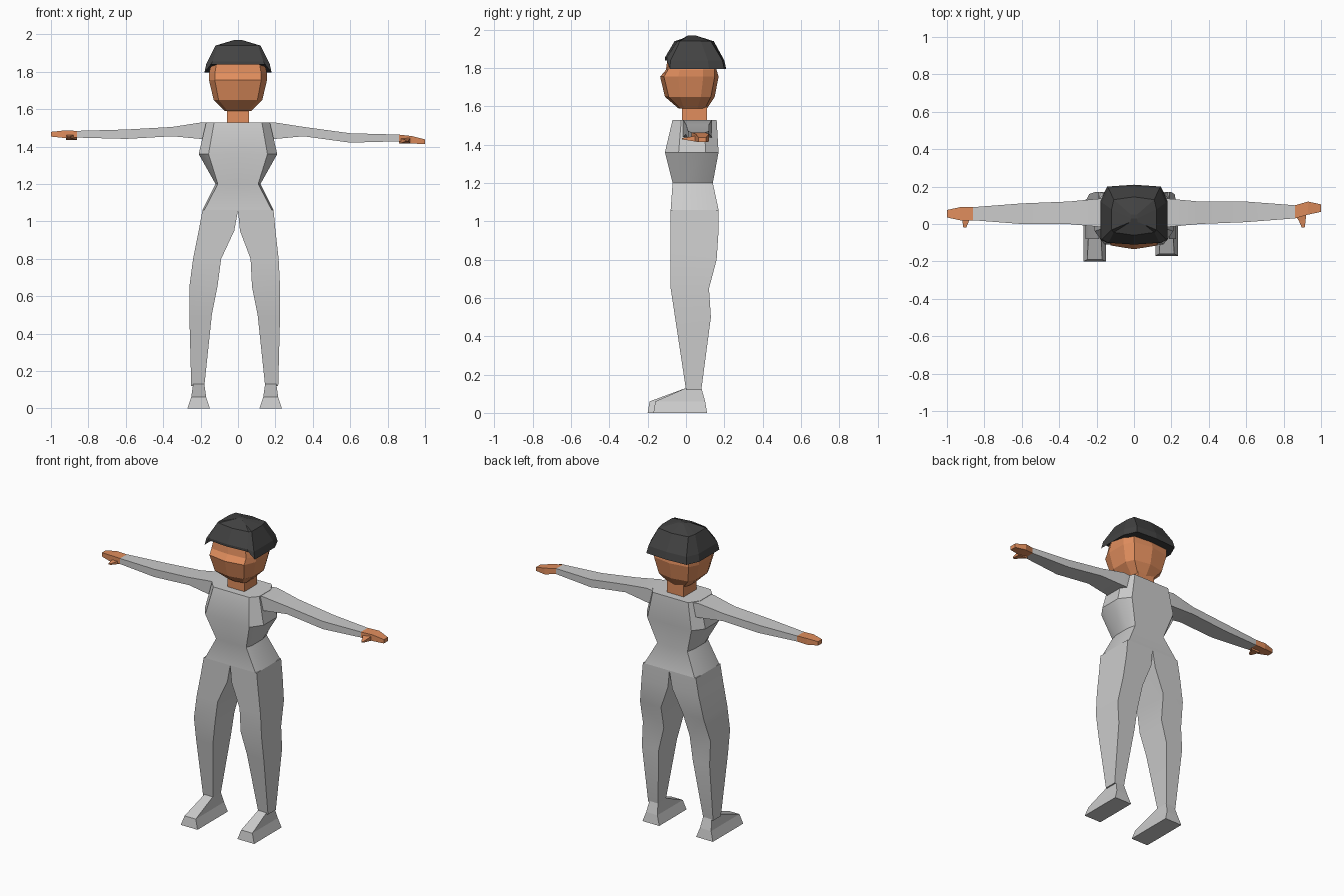
import bpy
import bmesh
from math import radians
from mathutils import Vector

default_cube = bpy.data.objects.get("Cube")
if default_cube:
    bpy.data.objects.remove(default_cube)

ALONG_X, ALONG_Y, ALONG_Z = Vector((1, 0, 0)), Vector((0, 1, 0)), Vector((0, 0, 1))


def make_material(name, red, green, blue):
    material = bpy.data.materials.new(name)
    material.use_nodes = True
    colour = (red, green, blue, 1)
    material.diffuse_color = colour
    shader = material.node_tree.nodes["Principled BSDF"]
    shader.inputs["Base Color"].default_value = colour
    return material


suit = make_material("light grey suit", 0.6, 0.6, 0.6)
skin = make_material("tan skin", 0.75, 0.27, 0.11)
dark = make_material("dark grey cap", 0.055, 0.055, 0.055)


def loft(name, sections, material, smooth=False):
    """Skin a list of equal sections and close both ends."""
    bm = bmesh.new()
    loops = [[bm.verts.new(point) for point in section] for section in sections]
    for lower, upper in zip(loops, loops[1:]):
        for i in range(len(lower)):
            bm.faces.new((lower[i - 1], lower[i], upper[i], upper[i - 1]))
    bm.faces.new(loops[0])
    bm.faces.new(loops[-1])
    bmesh.ops.recalc_face_normals(bm, faces=bm.faces)
    mesh = bpy.data.meshes.new(name)
    bm.to_mesh(mesh)
    bm.free()
    mesh.materials.append(material)
    part = bpy.data.objects.new(name, mesh)
    bpy.context.collection.objects.link(part)
    if smooth:
        bpy.ops.object.select_all(action="DESELECT")
        bpy.context.view_layer.objects.active = part
        part.select_set(True)
        bpy.ops.object.shade_smooth_by_angle(angle=radians(30))


def rectangle(centre, across, up):
    """Four corners around a centre, given two half-size vectors."""
    centre = Vector(centre)
    return [centre - across - up, centre + across - up,
            centre + across + up, centre - across + up]


def floor_plan(height, inner, outer, front, back):
    """Horizontal rectangle between two x and two y limits."""
    middle = ((inner + outer) / 2, (front + back) / 2, height)
    return rectangle(middle, ALONG_X * (outer - inner) / 2, ALONG_Y * (back - front) / 2)


def body_ring(height, half_width, front, back, corner=0.8, cheek=0.35, ridge=0.0, lift=0.0):
    """Symmetrical ring with bevelled corners and an optional central ridge."""
    half = [
        (half_width * corner, front, height + lift),
        (half_width, front * cheek, height),
        (half_width, back * 0.6, height),
        (half_width * corner, back, height),
    ]
    other_half = [(-x, y, z) for x, y, z in reversed(half)]
    front_middle = (0, front - ridge, height + lift)
    back_middle = (0, back + ridge, height)
    return [front_middle] + half + [back_middle] + other_half


# Torso from hips to shoulders
loft("torso", [
    body_ring(height=1.06, half_width=0.19, front=-0.08, back=0.17, corner=0.95),
    body_ring(height=1.2, half_width=0.12, front=-0.07, back=0.14, corner=0.9),
    body_ring(height=1.36, half_width=0.21, front=-0.11, back=0.17, corner=0.75),
    body_ring(height=1.53, half_width=0.17, front=-0.07, back=0.16, corner=0.75),
], suit, smooth=True)

# Neck
loft("neck", [floor_plan(height, inner=-0.06, outer=0.06, front=-0.02, back=0.11)
              for height in (1.5, 1.63)], skin)

# Head with a protruding brow line
loft("head", [
    body_ring(height=1.59, half_width=0.07, front=-0.03, back=0.1, ridge=0.01),
    body_ring(height=1.65, half_width=0.13, front=-0.09, back=0.13, ridge=0.02),
    body_ring(height=1.755, half_width=0.155, front=-0.115, back=0.15, ridge=0.02),
    body_ring(height=1.79, half_width=0.155, front=-0.095, back=0.15, ridge=0.01),
    body_ring(height=1.86, half_width=0.14, front=-0.085, back=0.15, ridge=0.01),
], skin)

# Cap, raised above the forehead and low around the sides and back
loft("cap", [
    body_ring(height=1.795, half_width=0.18, front=-0.1, back=0.2,
              cheek=0.85, ridge=0.01, lift=0.045),
    body_ring(height=1.84, half_width=0.17, front=-0.1, back=0.19,
              cheek=0.8, ridge=0.01, lift=0.015),
    body_ring(height=1.94, half_width=0.12, front=-0.045, back=0.13,
              corner=0.9, cheek=0.7, ridge=0.015),
    body_ring(height=1.97, half_width=0.02, front=0.03, back=0.05),
], dark)


def leg_section(side, lean, height, inner, outer, back):
    """Leg slice whose front tapers to the ankle; lean pulls it inwards."""
    shift = lean * min(1, (1.06 - height) / 0.4)
    front = -0.08 * min(1, (height - 0.12) / 0.53)
    return floor_plan(height, side * max(0, inner - shift), side * (outer - shift), front, back)


def build_leg(label, side, lean, toe):
    stations = [
        dict(height=1.06, inner=0, outer=0.19, back=0.17),
        dict(height=0.95, inner=0.02, outer=0.21, back=0.17),
        dict(height=0.8, inner=0.09, outer=0.24, back=0.16),
        dict(height=0.65, inner=0.11, outer=0.26, back=0.12),
        dict(height=0.5, inner=0.14, outer=0.26, back=0.13),
        dict(height=0.12, inner=0.18, outer=0.25, back=0.08),
    ]
    loft(label + "_leg", [leg_section(side, lean, **station) for station in stations],
         suit, smooth=True)

    # Foot wedge from the sole to the ankle
    def foot_section(height, half_width, front, back):
        middle = side * (0.21 - lean)
        return floor_plan(height, middle - half_width, middle + half_width, front, back)

    loft(label + "_foot", [
        foot_section(height=0, half_width=0.06, front=toe, back=0.11),
        foot_section(height=0.06, half_width=0.04, front=toe + 0.01, back=0.1),
        foot_section(height=0.13, half_width=0.03, front=0, back=0.08),
    ], suit)


def build_arm(label, side, bend):
    """Arm, hand and thumb; bend lowers the arm beyond the elbow."""
    def slice_at(reach, height, depth, thickness, middle=0.06):
        return rectangle((side * reach, middle, height),
                         ALONG_Y * depth / 2, ALONG_Z * thickness / 2)

    level = 1.466 - bend
    middle = 0.055 + bend / 2
    wrist = slice_at(0.86, level, depth=0.07, thickness=0.036, middle=middle)
    loft(label + "_arm", [
        slice_at(0.13, height=1.48, depth=0.15, thickness=0.09),
        slice_at(0.19, height=1.485, depth=0.15, thickness=0.09),
        slice_at(0.35, height=1.48, depth=0.12, thickness=0.05),
        slice_at(0.6, level, depth=0.11, thickness=0.05, middle=middle),
        wrist,
    ], suit, smooth=True)
    loft(label + "_hand", [
        wrist,
        slice_at(0.93, level - bend / 2, depth=0.07, thickness=0.04, middle=middle + bend),
        slice_at(1, level - bend, depth=0.04, thickness=0.025, middle=middle + bend),
    ], skin)

    # Thumb pointing forwards
    def thumb_slice(reach, forward, width):
        return rectangle((side * reach, forward, level - 0.015),
                         ALONG_X * width / 2, ALONG_Z * width / 4)

    loft(label + "_thumb", [
        thumb_slice(reach=0.89, forward=0.05, width=0.06),
        thumb_slice(reach=0.9, forward=0.015, width=0.035),
        thumb_slice(reach=0.905, forward=-0.02, width=0.015),
    ], skin)


build_leg("right", side=-1, lean=0, toe=-0.2)
build_leg("left", side=1, lean=0.035, toe=-0.17)
build_arm("right", side=-1, bend=0)
build_arm("left", side=1, bend=0.02)
